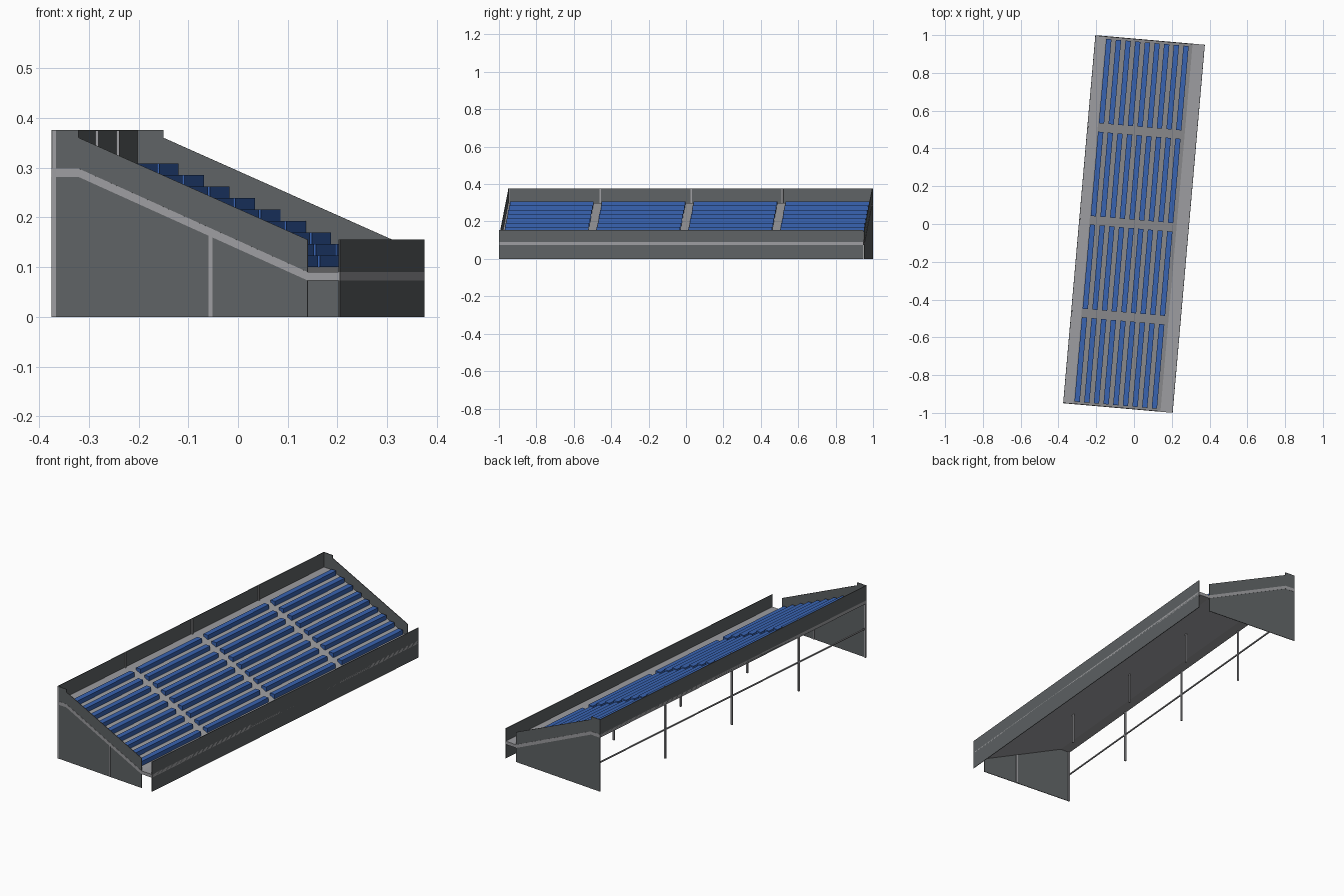
import bpy, bmesh, math
from mathutils import Matrix

cube = bpy.data.objects.get("Cube")
if cube:
    bpy.data.objects.remove(cube, do_unlink=True)

TURN = Matrix.Rotation(math.radians(-5), 4, 'Z')   # whole stand sits slightly turned
HALF_W, HALF_L = 0.291, 0.978
BAY = 0.489


def material(name, rgb):
    m = bpy.data.materials.new(name)
    m.use_nodes = True
    m.diffuse_color = (*rgb, 1)
    m.node_tree.nodes["Principled BSDF"].inputs["Base Color"].default_value = (*rgb, 1)
    return m


concrete = material("light grey concrete", (0.34, 0.34, 0.355))
cladding = material("dark grey cladding", (0.115, 0.125, 0.13))
plastic = material("blue seat plastic", (0.04, 0.125, 0.44))


def extrude(name, profile, y0, y1, mat):
    """Sweep an (x, z) profile along the length of the stand."""
    bm = bmesh.new()
    face = bm.faces.new([bm.verts.new((x, y0, z)) for x, z in profile])
    new = bmesh.ops.extrude_face_region(bm, geom=[face])["geom"]
    moved = [v for v in new if isinstance(v, bmesh.types.BMVert)]
    bmesh.ops.translate(bm, verts=moved, vec=(0, y1 - y0, 0))
    bmesh.ops.recalc_face_normals(bm, faces=bm.faces)
    mesh = bpy.data.meshes.new(name)
    bm.to_mesh(mesh)
    bm.free()
    mesh.materials.append(mat)
    obj = bpy.data.objects.new(name, mesh)
    obj.matrix_world = TURN
    bpy.context.collection.objects.link(obj)
    return obj


def box(name, x0, x1, y0, y1, z0, z1, mat):
    return extrude(name, [(x0, z0), (x1, z0), (x1, z1), (x0, z1)], y0, y1, mat)


# Sloping deck with a level walkway at top and bottom
deck_top = [(-HALF_W, 0.298), (-0.236, 0.298), (0.226, 0.09), (HALF_W, 0.09)]
deck_bottom = [(x, z - 0.017) for x, z in reversed(deck_top)]
extrude("deck", deck_top + deck_bottom, -HALF_L, HALF_L, concrete)

# End panels
panel = [(-HALF_W, 0), (0.226, 0), (0.226, 0.155), (-0.236, 0.36),
         (-0.236, 0.375), (-HALF_W, 0.375)]
for side, name in ((-1, "end_panel_front"), (1, "end_panel_back")):
    extrude(name, panel, side * (HALF_L - 0.001), side * (HALF_L - 0.004), cladding)

# Long walls along the low and high edges
box("low_wall", HALF_W - 0.003, HALF_W, -HALF_L, HALF_L, 0, 0.155, cladding)
box("high_wall", -HALF_W, -HALF_W + 0.003, -HALF_L, HALF_L, 0.281, 0.375, cladding)

# Support posts and the rail that ties the tall ones
for i in range(4):
    y = -HALF_L + 0.004 + BAY * i
    box("tall_post", -0.29, -0.282, y - 0.004, y + 0.004, 0, 0.374, concrete)
    box("middle_post", 0.026, 0.034, y - 0.004, y + 0.004, 0, 0.168, concrete)
box("tie_rail", -0.289, -0.283, -HALF_L + 0.004, HALF_L - 0.004, 0.147, 0.153, concrete)

# Seat benches: nine rows in four blocks split by aisles
for block in range(4):
    mid = (block - 1.5) * (BAY + 0.004)
    for row in range(9):
        x = -0.232 + 0.0513 * row
        top = 0.308 - 0.0231 * row
        box("bench", x, x + 0.028, mid - 0.224, mid + 0.224, top - 0.023, top, plastic)
